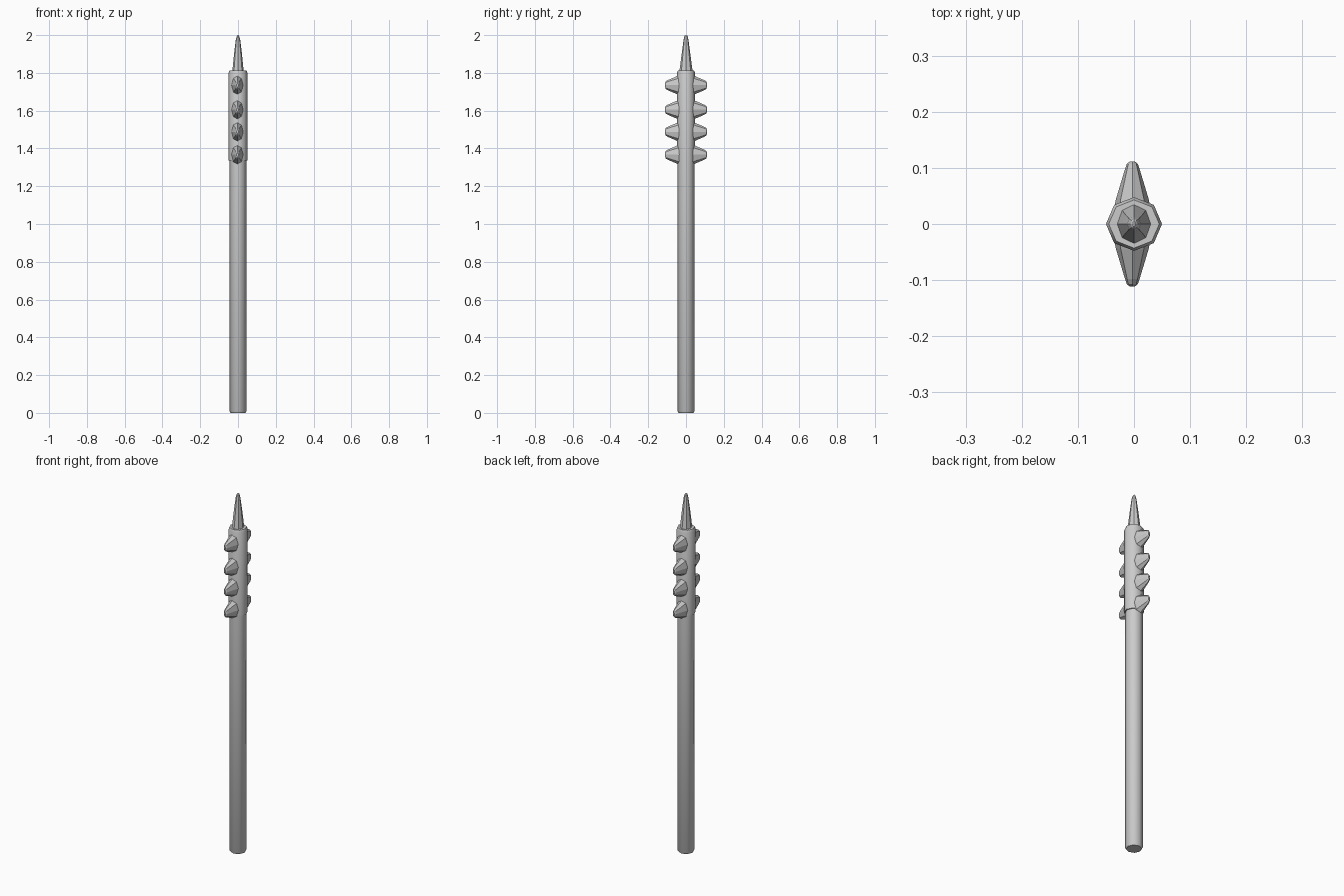
import bpy, bmesh
from math import cos, sin, pi
from mathutils import Matrix

if "Cube" in bpy.data.objects:
    bpy.data.objects.remove(bpy.data.objects["Cube"])


def loft(name, rings, sides=8, matrix=Matrix(), smooth=None):
    """Skin a stack of elliptical rings (height, radius x, radius y) with capped ends."""
    bm = bmesh.new()
    loops = []
    for z, rx, ry in rings:
        loops.append([bm.verts.new(matrix @ Matrix.Translation(
            (rx * cos(2 * pi * i / sides), ry * sin(2 * pi * i / sides), z)).translation)
            for i in range(sides)])
    for a, b in zip(loops, loops[1:]):
        for i in range(sides):
            j = (i + 1) % sides
            bm.faces.new((a[i], a[j], b[j], b[i]))
    bm.faces.new(loops[0][::-1])
    bm.faces.new(loops[-1])
    bmesh.ops.recalc_face_normals(bm, faces=bm.faces)
    mesh = bpy.data.meshes.new(name)
    bm.to_mesh(mesh)
    bm.free()
    obj = bpy.data.objects.new(name, mesh)
    bpy.context.collection.objects.link(obj)
    if smooth:
        bpy.ops.object.select_all(action='DESELECT')
        obj.select_set(True)
        bpy.context.view_layer.objects.active = obj
        bpy.ops.object.shade_smooth_by_angle(angle=smooth)
    return obj


# Long handle with a softened butt end
loft("shaft", [(0, 0.039, 0.039), (0.008, 0.044, 0.044), (1.35, 0.044, 0.044)], smooth=0.9)

# Thicker collar around the head
loft("head_sleeve", [(1.335, 0.05, 0.046), (1.80, 0.05, 0.048), (1.812, 0.045, 0.043)], smooth=0.9)

# Pointed top
loft("top_spike", [(1.80, 0.031, 0.036), (1.90, 0.021, 0.023),
                   (1.975, 0.012, 0.013), (1.995, 0.006, 0.009), (2.0, 0.002, 0.005)])

# Four pairs of blunt studs on the front and back
stud = [(0.02, 0.034, 0.058), (0.045, 0.029, 0.049),
        (0.098, 0.013, 0.026), (0.107, 0.010, 0.020), (0.111, 0.005, 0.011)]
for n, z in enumerate((1.735, 1.605, 1.488, 1.367)):
    for side, angle in (("front", pi / 2), ("back", -pi / 2)):
        m = Matrix.Translation((-0.003, 0, z)) @ Matrix.Rotation(angle, 4, 'X')
        loft(f"{side}_stud_{n + 1}", stud, matrix=m)
